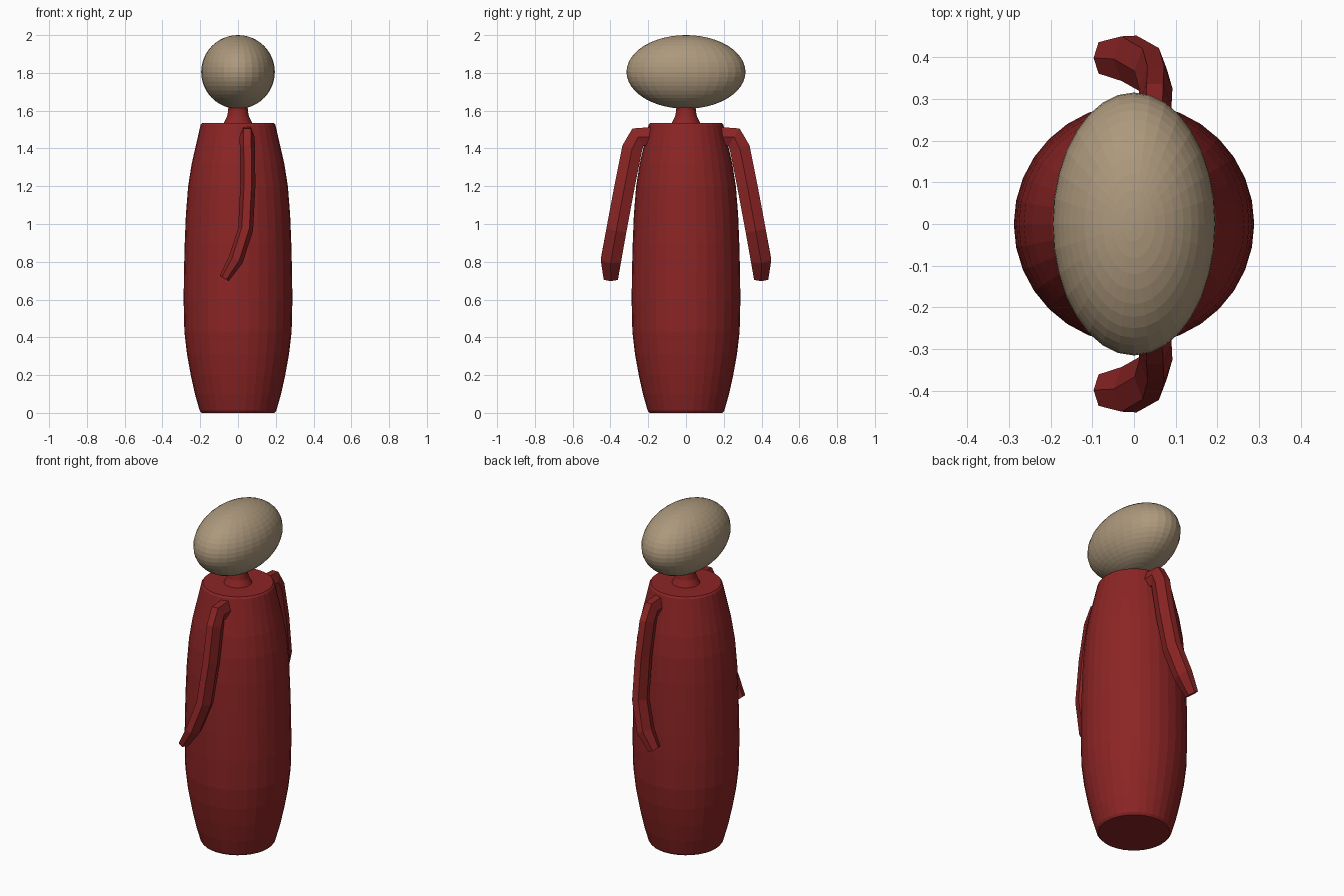
import bpy, bmesh, math
from mathutils import Vector

if "Cube" in bpy.data.objects:
    bpy.data.objects.remove(bpy.data.objects["Cube"])


def material(name, rgb):
    m = bpy.data.materials.new(name)
    m.diffuse_color = (*rgb, 1)
    m.use_nodes = True
    m.node_tree.nodes["Principled BSDF"].inputs["Base Color"].default_value = m.diffuse_color
    return m


RED = material("dark red", (0.262, 0.018, 0.018))
TAN = material("tan", (0.413, 0.314, 0.202))


def loft(name, rings, mat, smooth=None):
    """Skin a list of equal-sized point rings and cap both ends."""
    bm = bmesh.new()
    vs = [[bm.verts.new(p) for p in ring] for ring in rings]
    n = len(vs[0])
    for a, b in zip(vs, vs[1:]):
        for i in range(n):
            j = (i + 1) % n
            bm.faces.new((a[i], a[j], b[j], b[i]))
    bm.faces.new(vs[0])
    bm.faces.new(vs[-1])
    bmesh.ops.recalc_face_normals(bm, faces=bm.faces)
    me = bpy.data.meshes.new(name)
    bm.to_mesh(me)
    bm.free()
    me.materials.append(mat)
    ob = bpy.data.objects.new(name, me)
    bpy.context.collection.objects.link(ob)
    return ob


def lathe(name, profile, mat, n=32):
    return loft(name, [[(r * math.cos(2 * math.pi * i / n), r * math.sin(2 * math.pi * i / n), z)
                        for i in range(n)] for r, z in profile], mat)


# Robe-like body, with flat top and base
lathe("body", [(0.193, 0), (0.203, 0.012), (0.228, 0.1), (0.25, 0.2), (0.27, 0.31), (0.284, 0.43),
               (0.288, 0.6), (0.286, 0.75), (0.282, 0.9), (0.276, 1.05), (0.264, 1.2),
               (0.245, 1.32), (0.222, 1.42), (0.198, 1.525), (0.19, 1.535)], RED)

# Flared neck
lathe("neck", [(0.078, 1.53), (0.07, 1.545), (0.058, 1.57), (0.052, 1.6), (0.05, 1.66)], RED)

# Head, stretched front to back
bpy.ops.mesh.primitive_uv_sphere_add(segments=32, ring_count=24, radius=1, location=(0, 0, 1.805))
head = bpy.context.object
head.name = "head"
head.scale = (0.195, 0.315, 0.195)
head.data.materials.append(TAN)

# Arms: hexagonal sections swept along a bent path (x, y, z, scale)
PATH = [(0.048, 0.15, 1.462, 1), (0.048, 0.255, 1.46, 1), (0.05, 0.285, 1.4, 1),
        (0.052, 0.325, 1.2, 1), (0.04, 0.368, 0.97, 1), (-0.012, 0.397, 0.81, 1),
        (-0.073, 0.398, 0.712, 0.7)]


def arm(name, side):
    pts = [Vector((x, side * y, z)) for x, y, z, s in PATH]
    rings = []
    for k, p in enumerate(pts):
        t = Vector((0, 0, 0))
        if k > 0:
            t += (p - pts[k - 1]).normalized()
        if k < len(pts) - 1:
            t += (pts[k + 1] - p).normalized()
        t.normalize()
        u = (Vector((1, 0, 0)) - t * t.x).normalized()
        w = t.cross(u)
        s = PATH[k][3]
        rings.append([p + u * (0.04 * s * math.cos(math.pi * i / 3))
                      + w * (0.062 * s * math.sin(math.pi * i / 3)) for i in range(6)])
    return loft(name, rings, RED)


arm("left_arm", 1)
arm("right_arm", -1)
